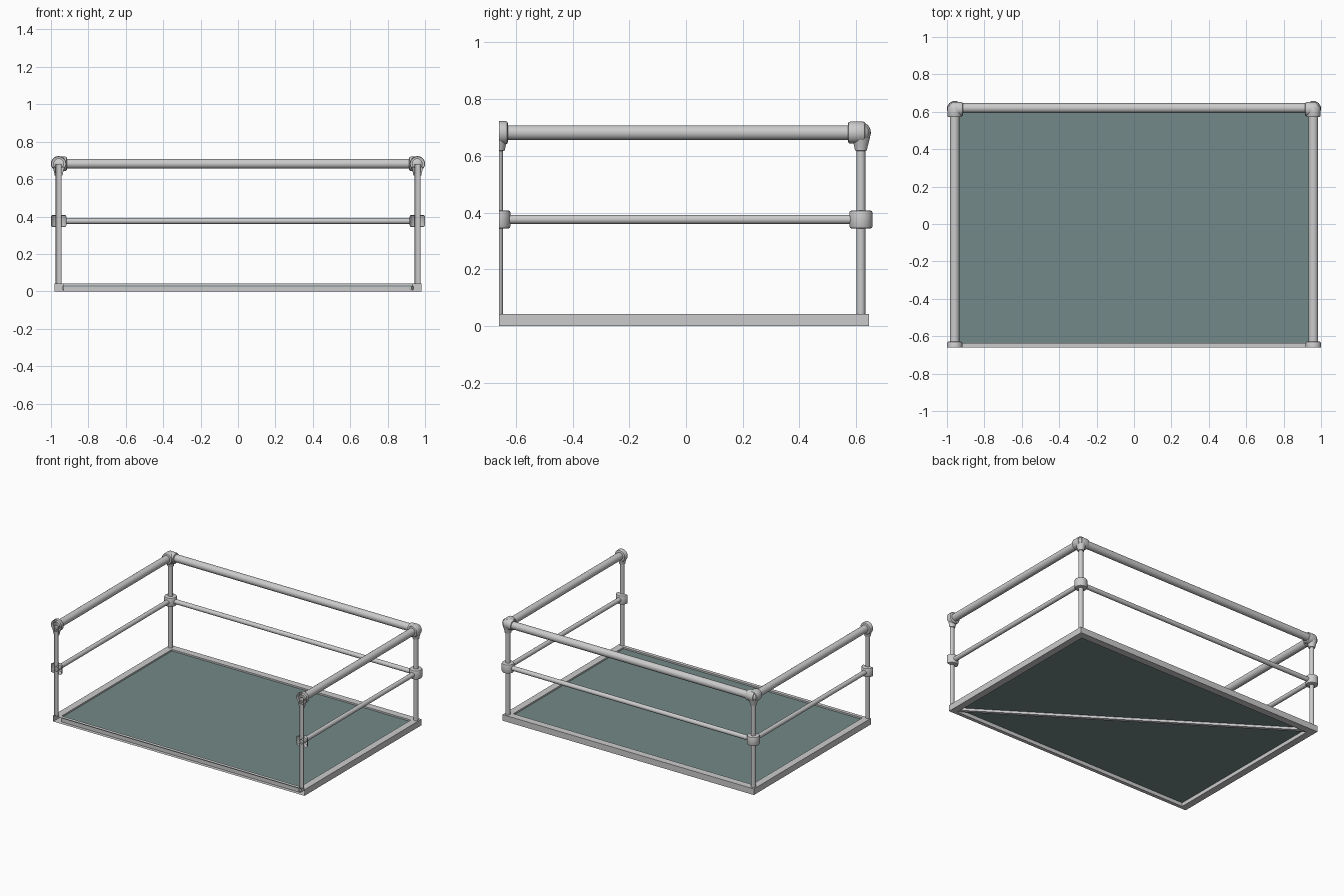
import bpy, bmesh, math
from mathutils import Vector

if "Cube" in bpy.data.objects:
    bpy.data.objects.remove(bpy.data.objects["Cube"])

CUT = -0.66            # open front plane: everything is sliced here
PX, PY = 0.959, 0.617  # post centres
TOP, MID = 0.682, 0.376


def finish(name, bm, smooth=True):
    """Slice at the front plane and make the object."""
    bmesh.ops.recalc_face_normals(bm, faces=bm.faces[:])
    bmesh.ops.bisect_plane(bm, geom=bm.verts[:] + bm.edges[:] + bm.faces[:],
                           plane_co=(0, CUT, 0), plane_no=(0, -1, 0), clear_outer=True)
    me = bpy.data.meshes.new(name)
    bm.to_mesh(me)
    bm.free()
    ob = bpy.data.objects.new(name, me)
    bpy.context.collection.objects.link(ob)
    if smooth:
        bpy.ops.object.select_all(action='DESELECT')
        ob.select_set(True)
        bpy.context.view_layer.objects.active = ob
        bpy.ops.object.shade_smooth_by_angle(angle=math.radians(35))
    return ob


def skin(bm, loops):
    """Quads between successive closed loops of points."""
    rows = [[bm.verts.new(p) for p in loop] for loop in loops]
    n = len(rows[0])
    for a, b in zip(rows, rows[1:]):
        for i in range(n):
            j = (i + 1) % n
            bm.faces.new((a[i], a[j], b[j], b[i]))
    return rows


def turned(name, profile, origin, direction, n=24):
    """Turn (radius, distance) points round an axis."""
    d = Vector(direction).normalized()
    u = d.orthogonal().normalized()
    v = d.cross(u)
    o = Vector(origin)
    bm = bmesh.new()
    skin(bm, [[o + d * t + (u * math.cos(2 * math.pi * i / n) + v * math.sin(2 * math.pi * i / n)) * r
               for i in range(n)] for r, t in profile])
    return finish(name, bm)


def tube(name, a, b, r):
    d = Vector(b) - Vector(a)
    return turned(name, [(r, 0), (r, d.length)], a, d)


def sleeve(name, origin, direction, r, bore, t0, t1, c=0.008):
    """Rounded collar around a tube."""
    k = c * 0.3
    turned(name, [(bore, t0), (r - c, t0), (r - k, t0 + k), (r, t0 + c),
                  (r, t1 - c), (r - k, t1 - k), (r - c, t1), (bore, t1)], origin, direction)


def ball(name, centre, r):
    bm = bmesh.new()
    bmesh.ops.create_uvsphere(bm, u_segments=24, v_segments=12, radius=r)
    bmesh.ops.translate(bm, verts=bm.verts[:], vec=centre)
    finish(name, bm)


# Base frame: hollow square tube ring, front tube sliced open
def rect(x, y0, y1, z):
    return [(-x, y0, z), (x, y0, z), (x, y1, z), (-x, y1, z)]


bm = bmesh.new()
outer, inner = (0.982, -0.685, 0.645), (0.933, -0.635, 0.595)
skin(bm, [rect(*outer, 0), rect(*outer, 0.043), rect(*inner, 0.043),
          rect(*inner, 0), rect(*outer, 0)])
bmesh.ops.remove_doubles(bm, verts=bm.verts[:], dist=1e-5)
finish("base_frame", bm, False)


def box(name, size, loc, angle=0):
    bm = bmesh.new()
    bmesh.ops.create_cube(bm, size=1)
    bmesh.ops.scale(bm, verts=bm.verts[:], vec=size)
    ob = finish(name, bm, False)
    ob.location = loc
    ob.rotation_euler.z = angle
    return ob


# Floor panel and diagonal brace below it
floor = box("floor_panel", (1.87, 0.62, 0.006), (0, -0.02, 0.029))
floor.scale.y = 1.234 / 0.62
mat = bpy.data.materials.new("floor_teal")
mat.diffuse_color = (0.17, 0.25, 0.245, 1)
mat.use_nodes = True
mat.node_tree.nodes["Principled BSDF"].inputs["Base Color"].default_value = mat.diffuse_color
floor.data.materials.append(mat)
box("diagonal_brace", (2.24, 0.022, 0.018), (0, -0.02, 0.018), -math.atan2(1.235, 1.87))

# Back rails
tube("back_top_rail", (-PX, PY + 0.003, TOP), (PX, PY + 0.003, TOP), 0.026)
tube("back_mid_rail", (-PX, PY, MID), (PX, PY, MID), 0.016)

for side, s in (("left", -1), ("right", 1)):
    x = s * PX
    # Side rails
    tube(side + "_top_rail", (x, CUT - 0.02, TOP), (x, PY, TOP), 0.026)
    tube(side + "_mid_rail", (x, CUT - 0.02, MID), (x, PY, MID), 0.016)
    for end, y in (("front", CUT), ("back", PY)):
        tag = f"{side}_{end}_"
        # Post with its middle collar and flared neck
        tube(tag + "post", (x, y, 0.04), (x, y, TOP), 0.0155)
        sleeve(tag + "mid_collar", (x, y, MID), (0, 0, 1), 0.041, 0.0155, -0.032, 0.032)
        turned(tag + "neck", [(0.0155, 0.618), (0.021, 0.62), (0.024, 0.635), (0.032, 0.665)],
               (x, y, 0), (0, 0, 1))
    # Top fittings: half sleeve at the front, elbow at the back
    sleeve(side + "_front_top_sleeve", (x, CUT, TOP), (0, 1, 0), 0.041, 0.026, -0.034, 0.032)
    back = (x, PY - 0.003, TOP)
    ball(side + "_elbow_core", back, 0.036)
    sleeve(side + "_elbow_side_sleeve", back, (0, -1, 0), 0.039, 0.026, -0.018, 0.043)
    sleeve(side + "_elbow_back_sleeve", back, (-s, 0, 0), 0.038, 0.026, -0.018, 0.045)
